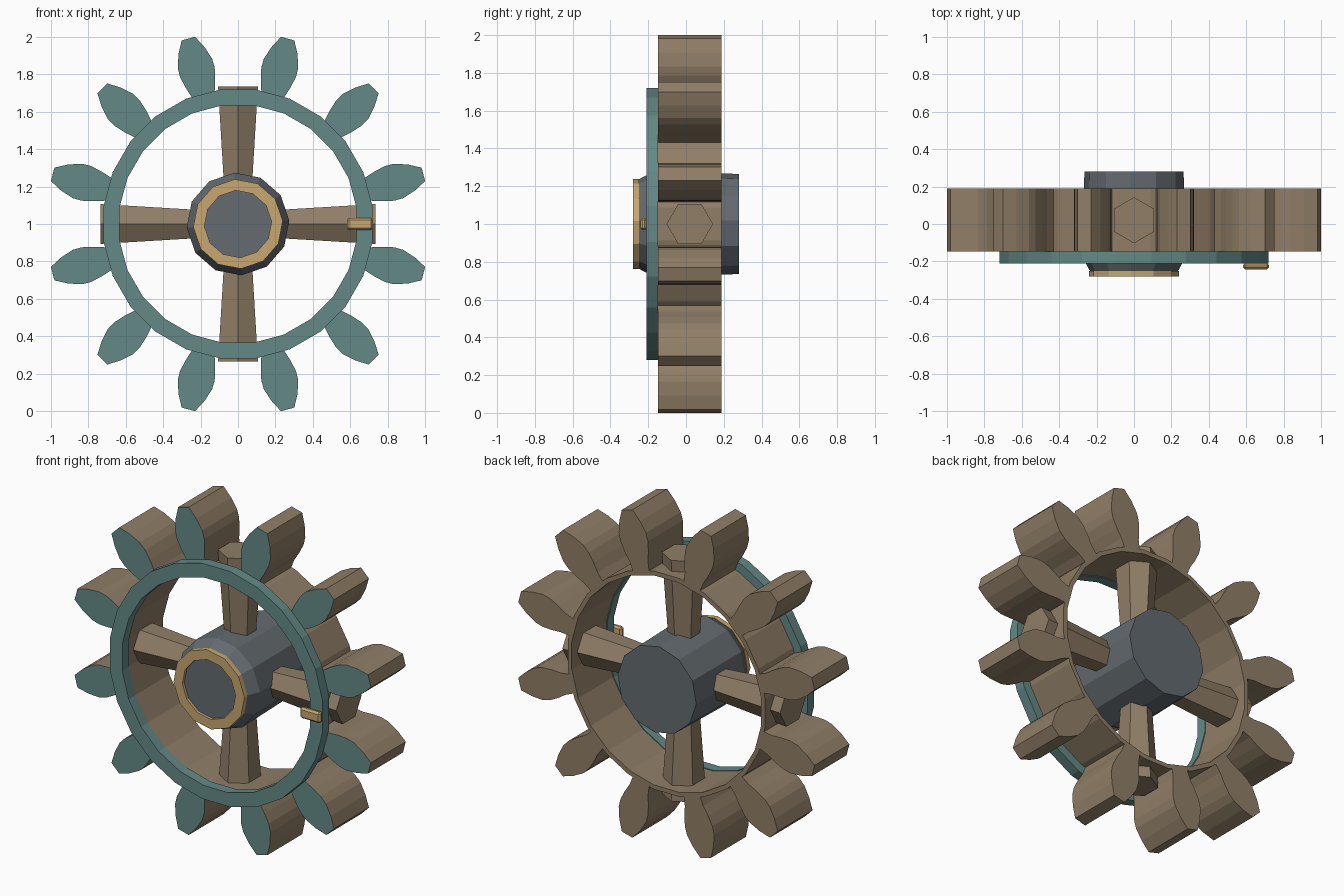
import bpy
import bmesh
from math import sin, cos, pi, radians
from mathutils import Matrix, Vector

cube = bpy.data.objects.get("Cube")
if cube:
    bpy.data.objects.remove(cube, do_unlink=True)

AXLE = Vector((0, 0, 1))
FRONT, BACK = -0.147, 0.189      # depth of rim and teeth


def material(name, rgb):
    m = bpy.data.materials.new(name)
    m.use_nodes = True
    colour = (*rgb, 1)
    m.diffuse_color = colour
    m.node_tree.nodes["Principled BSDF"].inputs["Base Color"].default_value = colour
    return m


wood = material("brown wood", (0.28, 0.21, 0.135))
teal = material("teal paint", (0.125, 0.25, 0.24))
steel = material("grey steel", (0.125, 0.145, 0.16))
gold = material("gold", (0.58, 0.39, 0.16))


def finish(name, bm, *mats):
    bmesh.ops.recalc_face_normals(bm, faces=bm.faces)
    mesh = bpy.data.meshes.new(name)
    bm.to_mesh(mesh)
    bm.free()
    for m in mats:
        mesh.materials.append(m)
    obj = bpy.data.objects.new(name, mesh)
    obj.location = AXLE
    bpy.context.collection.objects.link(obj)
    return obj


def turned(name, profile, sides, phase, mat, closed):
    """Turn (radius, y) points round the axle; closed makes a ring, otherwise ends are capped."""
    bm = bmesh.new()
    loops = []
    for r, y in profile:
        angles = [radians(phase) + 2 * pi * i / sides for i in range(sides)]
        loops.append([bm.verts.new((r * cos(a), y, r * sin(a))) for a in angles])
    pairs = list(zip(loops, loops[1:]))
    if closed:
        pairs.append((loops[-1], loops[0]))
    else:
        bm.faces.new(loops[0])
        bm.faces.new(loops[-1])
    for a, b in pairs:
        for i in range(sides):
            j = (i + 1) % sides
            bm.faces.new((a[i], a[j], b[j], b[i]))
    return finish(name, bm, mat)


def ring(name, inner, outer, y0, y1, sides, phase, mat):
    profile = [(inner, y0), (outer, y0), (outer, y1), (inner, y1)]
    return turned(name, profile, sides, phase, mat, True)


# Rim and the painted ring on its front
ring("rim", 0.645, 0.672, FRONT, BACK, 24, 7.5, wood)
ring("front_ring", 0.64, 0.725, -0.21, FRONT, 24, 7.5, teal)

# Hub with chamfered front, and its trim ring
turned("hub", [(0.266, 0.28), (0.275, -0.18), (0.237, -0.25), (0.2, -0.262)],
       12, 4, steel, False)
ring("hub_trim", 0.18, 0.24, -0.28, -0.25, 12, 4, gold)

# Teeth: leaf-shaped prisms with painted front faces
HALF = [(0.65, 0.055), (0.72, 0.064), (0.78, 0.083), (0.84, 0.096),
        (0.89, 0.095), (0.96, 0.072), (1.026, 0.037)]
outline = HALF + [(r, -w) for r, w in reversed(HALF)]
for k in range(12):
    bm = bmesh.new()
    face = bm.faces.new([bm.verts.new((r, FRONT, w)) for r, w in outline])
    grown = bmesh.ops.extrude_face_region(bm, geom=[face], use_keep_orig=True)
    moved = [v for v in grown["geom"] if isinstance(v, bmesh.types.BMVert)]
    bmesh.ops.translate(bm, verts=moved, vec=(0, BACK - FRONT, 0))
    for f in bm.faces:
        if all(v.co.y < FRONT + 0.001 for v in f.verts):
            f.material_index = 1
    turn = Matrix.Rotation(radians(15 + 30 * k), 3, "Y")
    bmesh.ops.rotate(bm, verts=bm.verts, matrix=turn)
    finish(f"tooth_{k + 1}", bm, wood, teal)

# Tapered six-sided spokes that poke out through the rim
for k, side in enumerate(("left", "top", "right", "bottom")):
    bm = bmesh.new()
    bmesh.ops.create_cone(bm, cap_ends=True, segments=6,
                          radius1=0.086, radius2=0.123, depth=0.535)
    corner = max(bm.verts, key=lambda v: abs(v.co.y))
    if abs(corner.co.y) < 0.11:      # put corners at front and back
        bmesh.ops.rotate(bm, verts=bm.verts, matrix=Matrix.Rotation(pi / 6, 3, "Z"))
    bmesh.ops.translate(bm, verts=bm.verts, vec=(0, 0.02, 0.4675))
    bmesh.ops.rotate(bm, verts=bm.verts, matrix=Matrix.Rotation(pi / 2 * (1 - k), 3, "Y"))
    finish(f"{side}_spoke", bm, wood)

# Small marker peg on the front ring
bm = bmesh.new()
bmesh.ops.create_cube(bm, size=1)
bmesh.ops.scale(bm, verts=bm.verts, vec=(0.138, 0.034, 0.066))
bmesh.ops.bevel(bm, geom=bm.edges[:], offset=0.011, segments=1, affect="EDGES")
bmesh.ops.translate(bm, verts=bm.verts, vec=(0.652, -0.225, 0))
finish("marker_peg", bm, gold)
